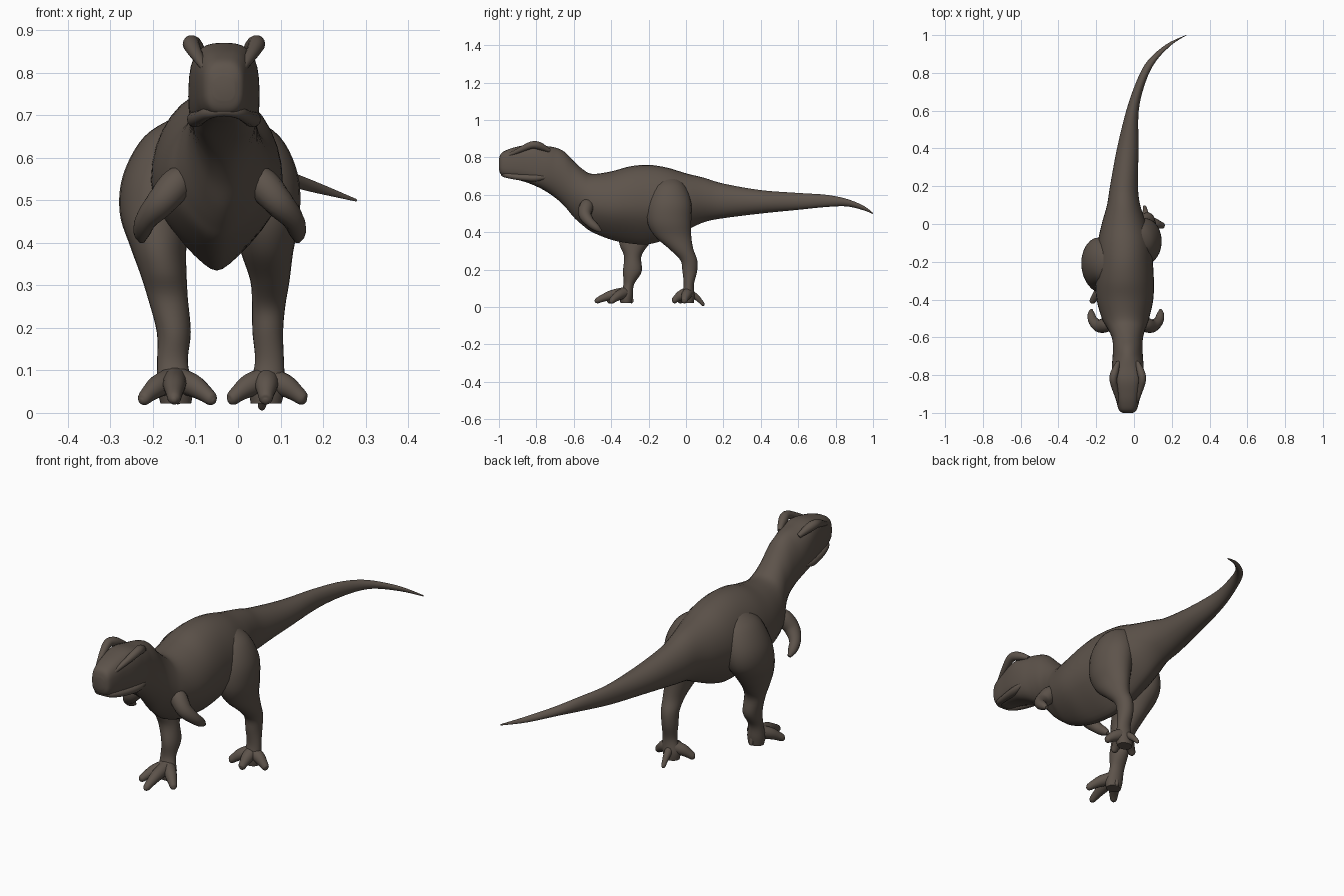
import bpy, bmesh, math
from mathutils import Vector

cube = bpy.data.objects.get("Cube")
if cube:
    bpy.data.objects.remove(cube, do_unlink=True)

hide = bpy.data.materials.new("dark brown hide")
hide.use_nodes = True
brown = (0.11, 0.087, 0.07, 1)
hide.diffuse_color = brown
shader = hide.node_tree.nodes["Principled BSDF"]
shader.inputs["Base Color"].default_value = brown
shader.inputs["Roughness"].default_value = 0.8

X, Y, Z = Vector((1, 0, 0)), Vector((0, 1, 0)), Vector((0, 0, 1))


def spline(rows, steps):
    """Smoothly interpolate rows of numbers."""
    pts = [Vector(r) for r in rows]
    last = len(pts) - 1
    out = []
    for i in range(last):
        a, b, c, d = pts[max(i - 1, 0)], pts[i], pts[i + 1], pts[min(i + 2, last)]
        for k in range(steps):
            t = k / steps
            out.append((b * 2 + (c - a) * t + (a * 2 - b * 5 + c * 4 - d) * t ** 2
                        + (b * 3 - a - c * 3 + d) * t ** 3) / 2)
    return out + [pts[-1]]


def loft(name, rings):
    """Skin a list of closed rings, cap both ends and shade smooth."""
    bm = bmesh.new()
    loops = [[bm.verts.new(p) for p in ring] for ring in rings]
    n = len(loops[0])
    for lower, upper in zip(loops, loops[1:]):
        for i in range(n):
            j = (i + 1) % n
            bm.faces.new((lower[i], lower[j], upper[j], upper[i]))
    bm.faces.new(loops[0])
    bm.faces.new(loops[-1])
    bmesh.ops.recalc_face_normals(bm, faces=bm.faces)
    mesh = bpy.data.meshes.new(name)
    bm.to_mesh(mesh)
    bm.free()
    mesh.materials.append(hide)
    obj = bpy.data.objects.new(name, mesh)
    bpy.context.collection.objects.link(obj)
    bpy.ops.object.select_all(action="DESELECT")
    obj.select_set(True)
    bpy.context.view_layer.objects.active = obj
    bpy.ops.object.shade_smooth_by_angle(angle=math.radians(60))


def angles(n):
    return [math.tau * i / n for i in range(n)]


def tube(name, rows, sides=14):
    """Round tapering tube through rows of x, y, z, radius."""
    pts = spline(rows, 5)
    rings = []
    for i, p in enumerate(pts):
        along = (pts[min(i + 1, len(pts) - 1)] - pts[max(i - 1, 0)]).xyz.normalized()
        u = along.cross(Z).normalized()
        v = u.cross(along)
        rings.append([p.xyz + (u * math.cos(a) + v * math.sin(a)) * p.w
                      for a in angles(sides)])
    loft(name, rings)


def body_ring(row):
    """Upright section: boxier at the head, with a keeled chest and belly."""
    y, x, half, top, bottom = row
    head = min(max((-0.7 - y) / 0.1, 0), 1)
    power = 1 - 0.3 * head
    keel = 0.55 * max(0, 1 - ((y + 0.25) / 0.45) ** 2)
    ring = []
    for a in angles(32):
        c, s = math.cos(a), math.sin(a)
        w = math.copysign(abs(c) ** power, c)
        h = math.copysign(abs(s) ** power, s)
        if s < 0:
            w *= 1 - keel * s * s
        ring.append(Vector((x + half * w, y, (top + bottom + (top - bottom) * h) / 2)))
    return ring


# Head, neck, trunk and tail: y, centre x, half width, top, bottom
trunk = [
    (-1, -.033, .025, .79, .735), (-.988, -.033, .045, .822, .707),
    (-.95, -.033, .058, .843, .69), (-.9, -.033, .068, .858, .68),
    (-.83, -.033, .08, .87, .658), (-.76, -.033, .084, .862, .625),
    (-.7, -.033, .08, .853, .585), (-.65, -.033, .078, .83, .54),
    (-.6, -.035, .083, .78, .48), (-.55, -.04, .102, .735, .435),
    (-.5, -.045, .125, .712, .4), (-.4, -.048, .15, .725, .36),
    (-.3, -.05, .155, .752, .34), (-.2, -.05, .15, .76, .336),
    (-.1, -.05, .142, .745, .365), (0, -.053, .118, .715, .41),
    (.1, -.055, .088, .69, .455), (.2, -.053, .074, .66, .475),
    (.4, -.033, .057, .625, .5), (.6, -.008, .033, .61, .52),
    (.75, .036, .025, .6, .535), (.86, .092, .023, .578, .538),
    (.95, .185, .016, .541, .517), (1, .277, .003, .503, .497)]
loft("body_and_tail", [body_ring(r) for r in spline(trunk, 5)])

# Brow ridges and lower lip around the head's centre line
mid = -0.033
for side, label in ((1, "left"), (-1, "right")):
    brow = [(.05, -.73, .835, .01), (.068, -.78, .86, .02), (.077, -.82, .867, .02),
            (.068, -.87, .848, .016), (.045, -.95, .81, .008)]
    tube(label + "_brow_ridge", [(mid + side * x, y, z, r) for x, y, z, r in brow])
lip = [(.07, -.75, .695, .01), (.068, -.81, .69, .019), (.055, -.9, .695, .016),
       (.035, -.96, .705, .014)]
lip_path = [(mid - x, y, z, r) for x, y, z, r in lip]
lip_path += [(mid, -.976, .71, .013)]
lip_path += [(mid + x, y, z, r) for x, y, z, r in reversed(lip)]
tube("lower_lip", lip_path)

# Small arms, mirrored about the chest
arm = [(.07, -.51, .57, .02), (.1, -.53, .54, .038), (.138, -.54, .495, .035),
       (.172, -.515, .455, .026), (.183, -.48, .425, .02), (.183, -.455, .405, .008)]
for side, label in ((1, "left"), (-1, "right")):
    tube(label + "_arm", [(side * x - .043, y, z, r) for x, y, z, r in arm])

# Striding legs: z, centre x, centre y, half width, half depth
left_leg = [
    (.7, 0, -.09, .02, .03), (.65, .025, -.09, .073, .085),
    (.56, .053, -.09, .088, .118), (.46, .065, -.09, .08, .118),
    (.38, .068, -.07, .062, .098), (.31, .075, -.025, .046, .064),
    (.25, .072, .015, .039, .045), (.19, .07, .02, .036, .039),
    (.12, .074, .015, .034, .027), (.06, .068, .012, .042, .034),
    (.022, .066, .012, .036, .03)]
right_leg = [
    (.7, -.12, -.2, .02, .03), (.65, -.15, -.2, .07, .095),
    (.56, -.18, -.2, .09, .128), (.47, -.192, -.215, .086, .13),
    (.39, -.187, -.255, .066, .105), (.33, -.176, -.278, .055, .076),
    (.27, -.165, -.285, .047, .046), (.19, -.151, -.287, .04, .05),
    (.12, -.154, -.306, .036, .028), (.06, -.148, -.32, .042, .036),
    (.022, -.146, -.32, .036, .03)]
for label, rows in (("left", left_leg), ("right", right_leg)):
    loft(label + "_leg", [
        [Vector((x, y, z)) + X * (rx * math.cos(a)) + Y * (ry * math.sin(a))
         for a in angles(24)] for z, x, y, rx, ry in spline(rows, 5)])


# Spread toes running from the ankle to each tip
def toe(name, ankle, tip, size=1.0):
    start, end = Vector(ankle), Vector(tip)
    rows = []
    for t, rise, r in ((0, 0, .03), (.45, .008, .027), (.75, .005, .02),
                       (.93, 0, .015), (1, 0, .005)):
        rows.append((*(start.lerp(end, t) + Z * rise), r * size))
    tube(name, rows)


feet = {
    "left": ((.068, .015, .08), {
        "inner": (-.022, -.035, .028), "middle": (.065, -.072, .028),
        "outer": (.16, -.012, .028), "hind": (.055, .097, .009)}),
    "right": ((-.149, -.315, .08), {
        "inner": (-.055, -.405, .028), "middle": (-.15, -.488, .03),
        "outer": (-.228, -.418, .028), "hind": (-.14, -.287, .022)})}
for label, (ankle, tips) in feet.items():
    for kind, tip in tips.items():
        toe(f"{label}_{kind}_toe", ankle, tip, 0.6 if kind == "hind" else 1)
